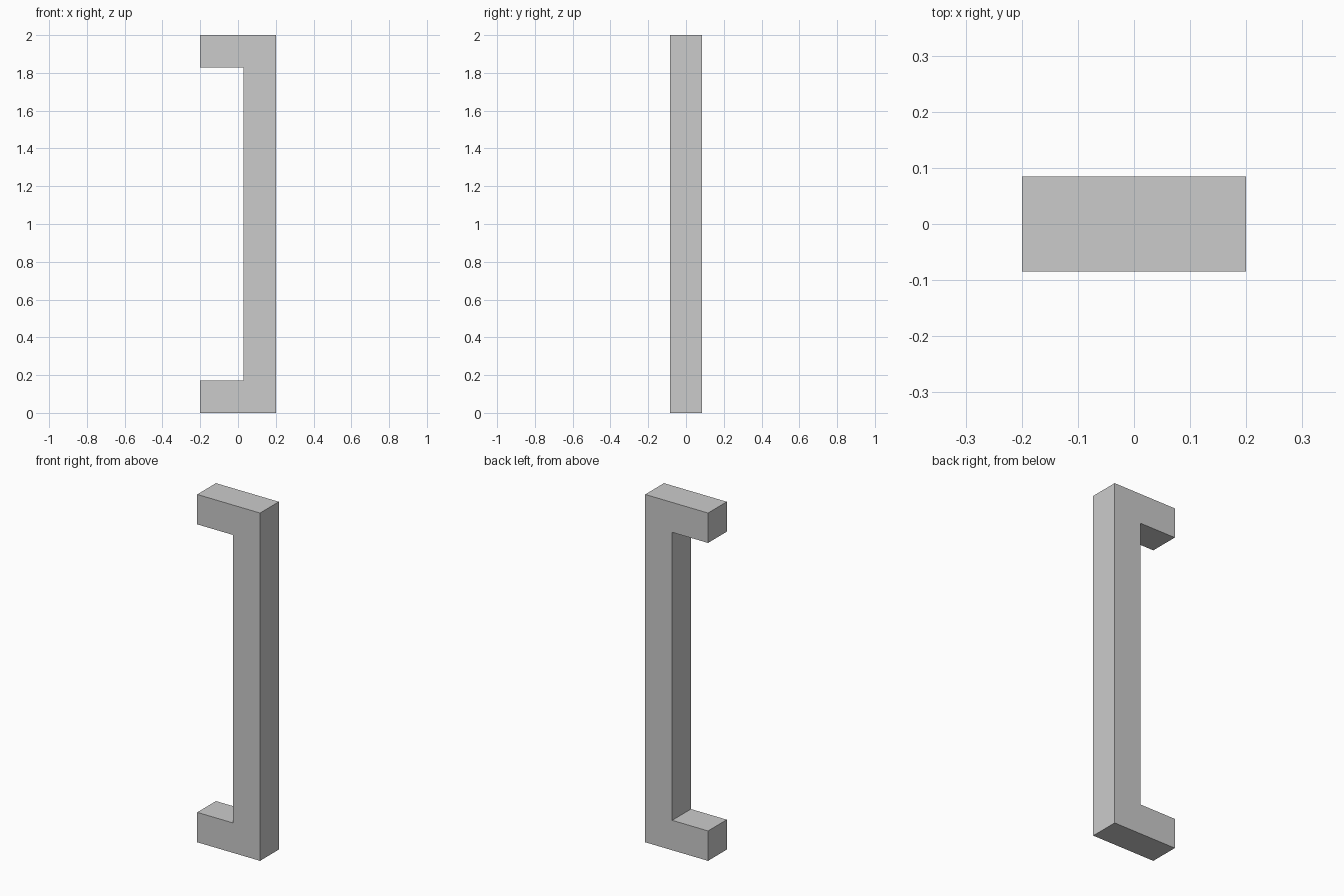
import bpy, bmesh
from mathutils import Vector

if "Cube" in bpy.data.objects:
    bpy.data.objects.remove(bpy.data.objects["Cube"])

HEIGHT, REACH, BAR, DEPTH = 2.0, 0.4, 0.172, 0.17
right, left = REACH / 2, -REACH / 2
inner = right - BAR

# C-shaped side profile (x, z) of the pull handle
profile = [
    (left, 0), (right, 0), (right, HEIGHT), (left, HEIGHT),
    (left, HEIGHT - BAR), (inner, HEIGHT - BAR), (inner, BAR), (left, BAR),
]

# Extrude the profile front to back
bm = bmesh.new()
face = bm.faces.new([bm.verts.new((x, -DEPTH / 2, z)) for x, z in profile])
result = bmesh.ops.extrude_face_region(bm, geom=[face], use_keep_orig=True)
back = [g for g in result["geom"] if isinstance(g, bmesh.types.BMVert)]
bmesh.ops.translate(bm, verts=back, vec=Vector((0, DEPTH, 0)))
bmesh.ops.recalc_face_normals(bm, faces=bm.faces)

mesh = bpy.data.meshes.new("pull_handle")
bm.to_mesh(mesh)
bm.free()
bpy.context.collection.objects.link(bpy.data.objects.new("pull_handle", mesh))
